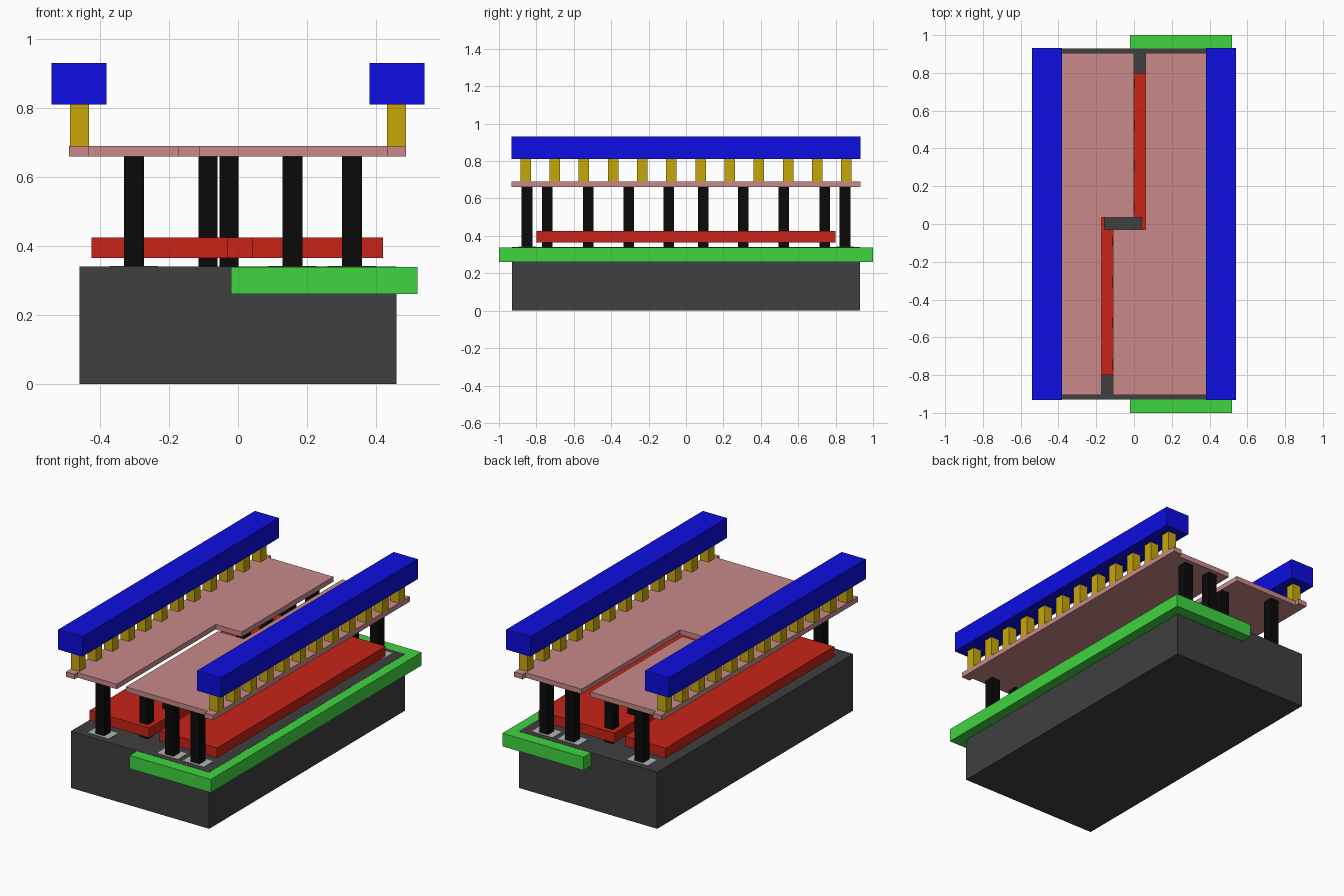
import bpy, bmesh

if "Cube" in bpy.data.objects:
    bpy.data.objects.remove(bpy.data.objects["Cube"])

COLORS = {
    "dark_grey": (0.05, 0.05, 0.05), "green": (0.05, 0.66, 0.05),
    "red": (0.58, 0.017, 0.008), "black": (0.003, 0.003, 0.003),
    "pink": (0.58, 0.25, 0.25), "yellow": (0.58, 0.39, 0.003),
    "blue": (0.004, 0.004, 0.75), "light_grey": (0.45, 0.45, 0.45),
}
MATS = {}
for key, rgb in COLORS.items():
    MATS[key] = bpy.data.materials.new(key)
    MATS[key].diffuse_color = (*rgb, 1)


def slab(name, outline, z0, z1, color):
    """Extrude a flat xy outline from z0 to z1."""
    bm = bmesh.new()
    face = bm.faces.new([bm.verts.new((x, y, z0)) for x, y in outline])
    top = bmesh.ops.extrude_face_region(bm, geom=[face])["geom"]
    verts = [g for g in top if isinstance(g, bmesh.types.BMVert)]
    bmesh.ops.translate(bm, verts=verts, vec=(0, 0, z1 - z0))
    bmesh.ops.recalc_face_normals(bm, faces=bm.faces[:])
    mesh = bpy.data.meshes.new(name)
    bm.to_mesh(mesh)
    bm.free()
    mesh.materials.append(MATS[color])
    obj = bpy.data.objects.new(name, mesh)
    bpy.context.collection.objects.link(obj)
    return obj


def box(name, x0, x1, y0, y1, z0, z1, color):
    return slab(name, [(x0, y0), (x1, y0), (x1, y1), (x0, y1)], z0, z1, color)


def post(name, x, y, half, z0, z1, color):
    return box(name, x - half, x + half, y - half, y + half, z0, z1, color)


# Base block and the slab let into its right half
box("base_block", -0.46, 0.46, -0.93, 0.93, 0, 0.34, "dark_grey")
box("side_slab", -0.02, 0.52, -1, 1, 0.26, 0.339, "green")

# Two interlocking lower plates, separated by a stepped gap
slab("lower_plate_left", [(-0.425, -0.8), (-0.03, -0.8), (-0.03, -0.03),
     (-0.155, -0.03), (-0.155, 0.8), (-0.425, 0.8)], 0.365, 0.425, "red")
slab("lower_plate_right", [(0.42, 0.8), (-0.085, 0.8), (-0.085, 0.035),
     (0.04, 0.035), (0.04, -0.8), (0.42, -0.8)], 0.365, 0.425, "red")

# Two interlocking upper plates, stepped the opposite way, with longer outer strips
slab("upper_plate_left", [
    (-0.49, -0.933), (-0.433, -0.933), (-0.433, -0.905), (-0.172, -0.905),
    (-0.172, 0.035), (0.0, 0.035), (0.0, 0.905), (-0.433, 0.905),
    (-0.433, 0.933), (-0.49, 0.933)], 0.66, 0.69, "pink")
slab("upper_plate_right", [
    (0.488, 0.933), (0.432, 0.933), (0.432, 0.905), (0.06, 0.905),
    (0.06, -0.03), (-0.112, -0.03), (-0.112, -0.905), (0.432, -0.905),
    (0.432, -0.933), (0.488, -0.933)], 0.66, 0.69, "pink")

# Columns: three at each end, four along each inner plate edge
for end, y in (("front", -0.85), ("back", 0.85)):
    for i, x in enumerate((-0.302, 0.158, 0.33)):
        post(f"{end}_column_{i}", x, y, 0.029, 0.34, 0.66, "black")
        box(f"{end}_column_pad_{i}", x - 0.07, x + 0.07, y - 0.045, y + 0.045,
            0.338, 0.342, "light_grey")
for i, d in enumerate((0.092, 0.307, 0.523, 0.743)):
    post(f"inner_column_front_{i}", -0.087, -d, 0.028, 0.34, 0.66, "black")
    post(f"inner_column_back_{i}", -0.026, d, 0.028, 0.34, 0.66, "black")

# Rails on rows of short posts along both long edges
for side, s in (("left", -1), ("right", 1)):
    for i in range(12):
        post(f"{side}_rail_post_{i}", s * 0.46, -0.858 + i * 0.156, 0.028,
             0.69, 0.81, "yellow")
    xs = sorted((s * 0.381, s * 0.541))
    box(f"{side}_rail", *xs, -0.933, 0.933, 0.81, 0.93, "blue")

for m in bpy.data.materials:
    if m.users and not m.is_grease_pencil:
        m.use_nodes = True
        m.node_tree.nodes["Principled BSDF"].inputs["Base Color"].default_value = m.diffuse_color
